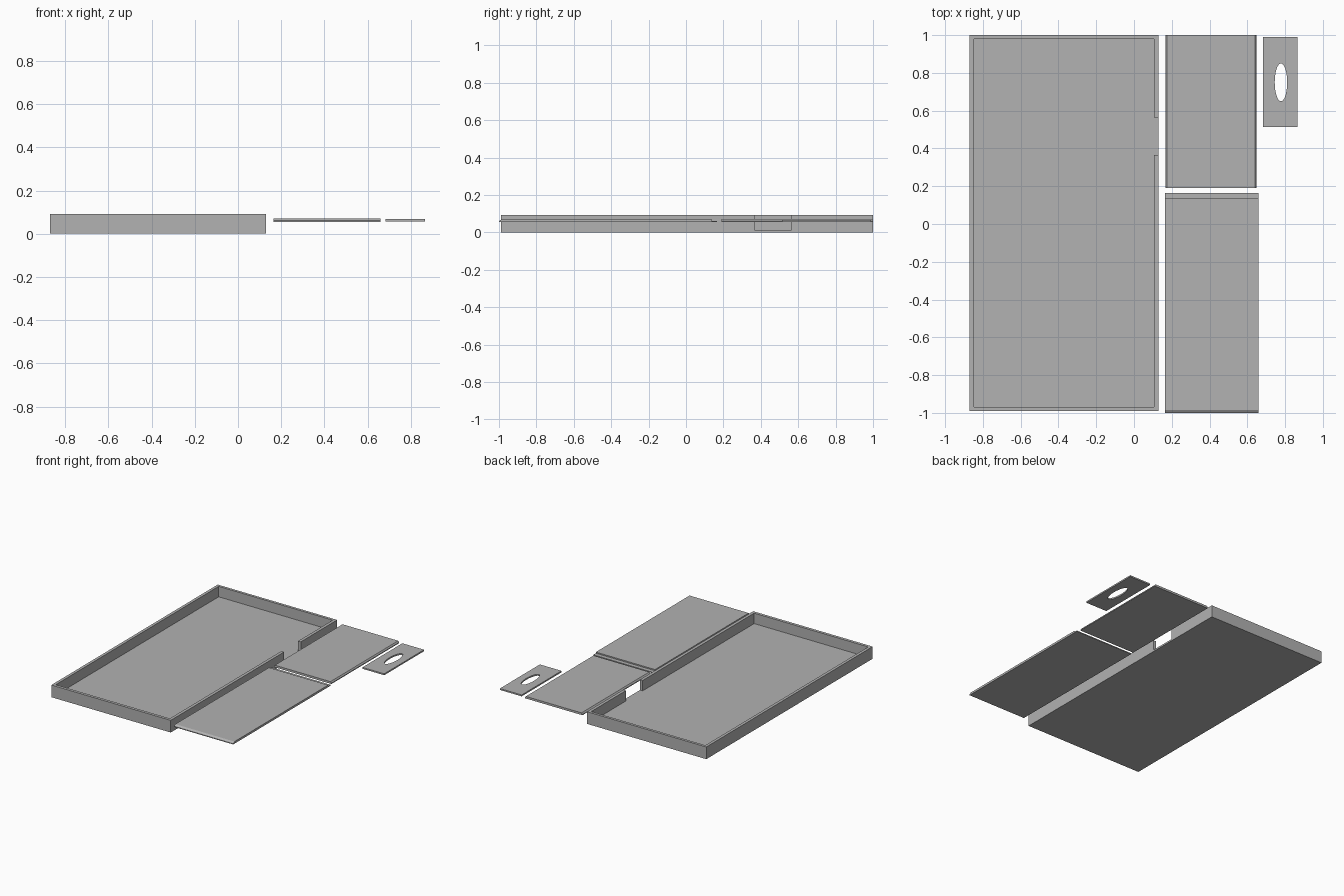
import bpy
import bmesh
from mathutils import Vector

default = bpy.data.objects.get("Cube")
if default:
    bpy.data.objects.remove(default, do_unlink=True)

grey = bpy.data.materials.new("plain grey")
grey.use_nodes = True
tone = (0.445, 0.445, 0.445, 1)
grey.diffuse_color = tone
grey.node_tree.nodes["Principled BSDF"].inputs["Base Color"].default_value = tone


def make_object(name, bm):
    bmesh.ops.recalc_face_normals(bm, faces=bm.faces)
    mesh = bpy.data.meshes.new(name)
    bm.to_mesh(mesh)
    bm.free()
    mesh.materials.append(grey)
    obj = bpy.data.objects.new(name, mesh)
    bpy.context.collection.objects.link(obj)
    return obj


def prism(name, profile, axis, low, high):
    """Extrude a profile of (horizontal, z) points along x or y."""
    bm = bmesh.new()
    if axis == "x":
        points = [(low, h, z) for h, z in profile]
        step = Vector((high - low, 0, 0))
    else:
        points = [(h, low, z) for h, z in profile]
        step = Vector((0, high - low, 0))
    face = bm.faces.new([bm.verts.new(p) for p in points])
    extruded = bmesh.ops.extrude_face_region(bm, geom=[face])["geom"]
    moved = [v for v in extruded if isinstance(v, bmesh.types.BMVert)]
    bmesh.ops.translate(bm, verts=moved, vec=step)
    return make_object(name, bm)


def box(name, x, y, z):
    profile = [(x[0], z[0]), (x[1], z[0]), (x[1], z[1]), (x[0], z[1])]
    return prism(name, profile, "y", *y)


def cut(obj, cutter):
    """Subtract the cutter, bake the result and discard the cutter."""
    cutter.hide_render = True
    mod = obj.modifiers.new("cut", "BOOLEAN")
    mod.operation = "DIFFERENCE"
    mod.solver = "EXACT"
    mod.object = cutter
    bpy.context.view_layer.objects.active = obj
    bpy.ops.object.modifier_apply(modifier=mod.name)
    bpy.data.objects.remove(cutter, do_unlink=True)


# Open tray with a notch in its left wall
tray = box("tray", (-0.87, 0.13), (-0.99, 1.0), (0, 0.092))
cut(tray, box("cavity", (-0.848, 0.107), (-0.968, 0.98), (0.013, 0.2)))
cut(tray, box("wall_notch", (0.05, 0.2), (0.365, 0.565), (0.013, 0.2)))

# Front panel with a chamfered front lip and a lower tongue at the back
lip_profile = [(-1.0, 0.055), (0.165, 0.055), (0.165, 0.062), (0.135, 0.062),
               (0.135, 0.071), (-0.985, 0.071), (-1.0, 0.061)]
prism("front_panel", lip_profile, "x", 0.165, 0.66)

# Rear panel with chamfered side edges
side_profile = [(0.167, 0.055), (0.649, 0.055), (0.649, 0.061),
                (0.641, 0.071), (0.175, 0.071), (0.167, 0.061)]
prism("rear_panel", side_profile, "y", 0.19, 1.0)

# Small plate with an oval hole
plate = box("small_plate", (0.683, 0.865), (0.513, 0.99), (0.056, 0.067))
bm = bmesh.new()
bmesh.ops.create_cone(bm, cap_ends=True, segments=48, radius1=1, radius2=1, depth=0.2)
bmesh.ops.scale(bm, verts=bm.verts, vec=(0.033, 0.1, 1))
bmesh.ops.translate(bm, verts=bm.verts, vec=(0.778, 0.75, 0.06))
cut(plate, make_object("oval_cutter", bm))
